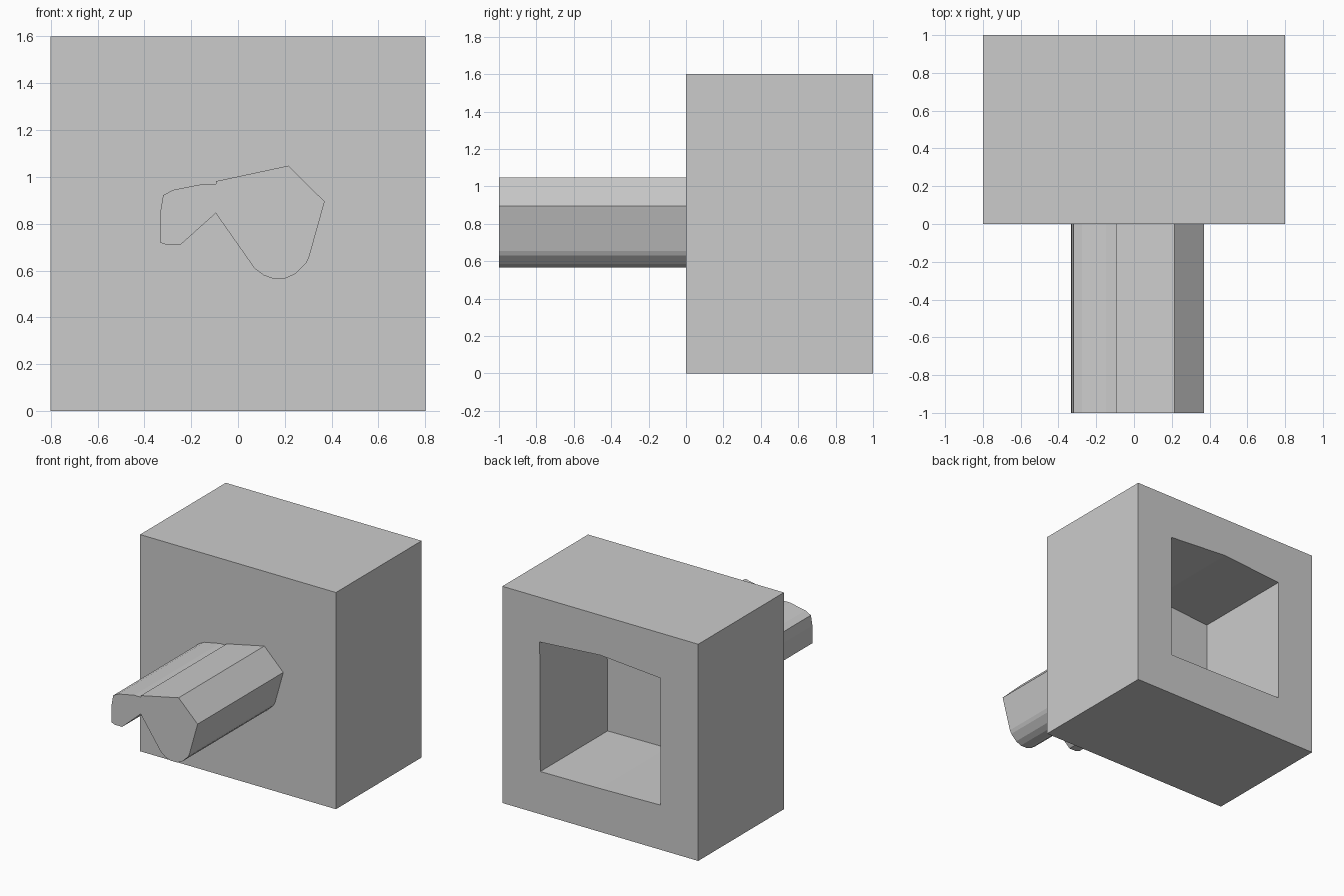
import bpy, bmesh

if "Cube" in bpy.data.objects:
    bpy.data.objects.remove(bpy.data.objects["Cube"])


def extrude_profile(name, points, y0, y1):
    """Closed XZ outline extruded along y."""
    bm = bmesh.new()
    face = bm.faces.new([bm.verts.new((x, y0, z)) for x, z in points])
    moved = bmesh.ops.extrude_face_region(bm, geom=[face])["geom"]
    verts = [v for v in moved if isinstance(v, bmesh.types.BMVert)]
    bmesh.ops.translate(bm, vec=(0, y1 - y0, 0), verts=verts)
    bmesh.ops.recalc_face_normals(bm, faces=bm.faces)
    mesh = bpy.data.meshes.new(name)
    bm.to_mesh(mesh)
    bm.free()
    obj = bpy.data.objects.new(name, mesh)
    bpy.context.collection.objects.link(obj)
    return obj


# Square housing block
housing = extrude_profile("housing", [(-0.8, 0), (0.8, 0), (0.8, 1.6), (-0.8, 1.6)], 0, 1)

# Socket recess in the back, with a slightly peaked ceiling
recess = extrude_profile("recess_cutter", [
    (-0.49, 0.33), (0, 0.32), (0.49, 0.315),
    (0.495, 1.27), (0, 1.305), (-0.49, 1.267)], 0.215, 1.2)
recess.hide_render = True
recess.hide_set(True)
cut = housing.modifiers.new("back_recess", "BOOLEAN")
cut.operation = "DIFFERENCE"
cut.solver = "EXACT"
cut.object = recess
bpy.context.view_layer.objects.active = housing
bpy.ops.object.modifier_apply(modifier=cut.name)
bpy.data.objects.remove(recess)

# Notched shaft on the front
extrude_profile("shaft", [
    (-0.095, 0.845), (0.07, 0.61), (0.11, 0.58), (0.145, 0.567), (0.203, 0.567),
    (0.245, 0.586), (0.29, 0.63), (0.303, 0.655), (0.366, 0.88), (0.37, 0.895),
    (0.215, 1.048), (-0.093, 0.982), (-0.093, 0.97), (-0.148, 0.97),
    (-0.276, 0.945), (-0.32, 0.922), (-0.332, 0.85), (-0.334, 0.72),
    (-0.305, 0.71), (-0.246, 0.71)], -1, 0)
